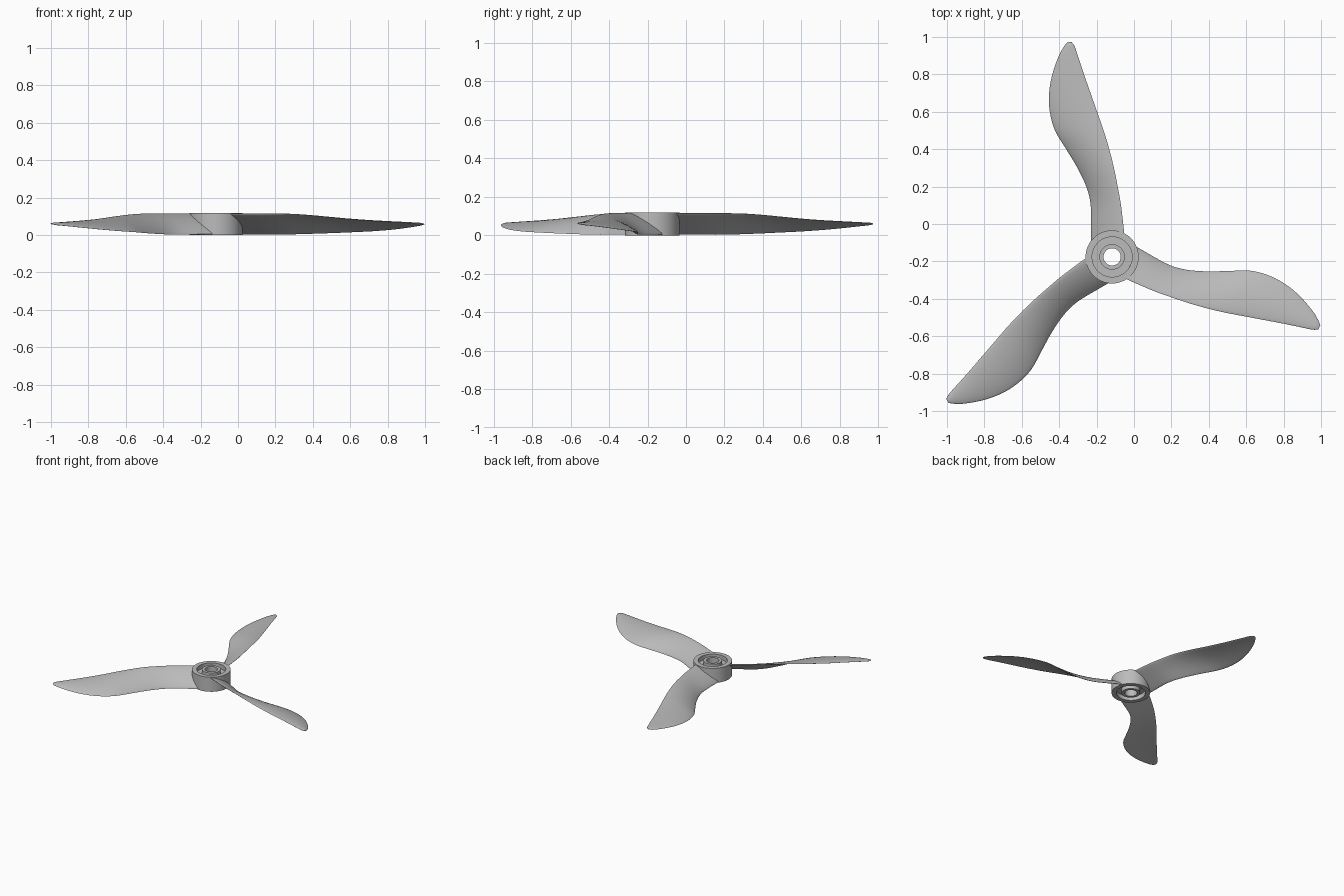
import bpy, bmesh, math
from mathutils import Vector, Matrix

cube = bpy.data.objects.get("Cube")
if cube:
    bpy.data.objects.remove(cube, do_unlink=True)

CENTRE = Vector((-0.117, -0.176, 0))
HUB_R, HEIGHT = 0.142, 0.118

grey = bpy.data.materials.new("plain grey")
grey.use_nodes = True
colour = (0.5, 0.5, 0.5, 1)
grey.diffuse_color = colour
grey.node_tree.nodes["Principled BSDF"].inputs["Base Color"].default_value = colour


def skin(bm, rings, close_rows=False):
    """Join successive closed vertex rings with quads."""
    pairs = list(zip(rings, rings[1:]))
    if close_rows:
        pairs.append((rings[-1], rings[0]))
    for a, b in pairs:
        n = len(a)
        for i in range(n):
            j = (i + 1) % n
            bm.faces.new((a[i], a[j], b[j], b[i]))


def finish(bm, name, angle):
    bmesh.ops.recalc_face_normals(bm, faces=bm.faces)
    mesh = bpy.data.meshes.new(name)
    bm.to_mesh(mesh)
    bm.free()
    mesh.materials.append(grey)
    obj = bpy.data.objects.new(name, mesh)
    bpy.context.collection.objects.link(obj)
    obj.location = CENTRE
    bpy.ops.object.select_all(action="DESELECT")
    obj.select_set(True)
    bpy.context.view_layer.objects.active = obj
    bpy.ops.object.shade_smooth_by_angle(angle=math.radians(angle))
    return obj


def catmull(table, i, t):
    """Smooth interpolation of table rows between i and i + 1."""
    last = len(table) - 1
    p = [table[min(max(i + k, 0), last)] for k in (-1, 0, 1, 2)]
    return [b + t / 2 * (c - a + t * (2*a - 5*b + 4*c - d + t * (3*(b - c) + d - a)))
            for a, b, c, d in zip(*p)]


# Hub: lathed rim, sunken web on both ends, centre tube with a bore
bore, tube, rim, web = 0.046, 0.068, 0.107, 0.035
half = [(bore, 0), (tube, 0), (tube, web), (rim, web), (rim, 0), (HUB_R, 0)]
profile = half + [(r, HEIGHT - z) for r, z in reversed(half)]
bm = bmesh.new()
SEG = 64
rings = []
for r, z in profile:
    angles = [2 * math.pi * k / SEG for k in range(SEG)]
    rings.append([bm.verts.new((r * math.cos(a), r * math.sin(a), z)) for a in angles])
skin(bm, rings, close_rows=True)
finish(bm, "hub", 30)

# Blade stations: radius, low edge, high edge, low height, high height
stations = [
    (.145, -.112, .063, .004, .114),
    (.28, -.115, .047, .003, .114),
    (.375, -.138, .03, .003, .114),
    (.475, -.185, .01, .006, .112),
    (.575, -.245, -.015, .01, .105),
    (.675, -.305, -.045, .015, .095),
    (.775, -.333, -.08, .02, .085),
    (.875, -.337, -.115, .027, .077),
    (.975, -.32, -.15, .036, .071),
    (1.075, -.285, -.183, .047, .065),
    (1.125, -.257, -.2, .053, .062),
    (1.148, -.238, -.216, .057, .06),
]
SUB, CHORD = 4, 14
rows = [catmull(stations, i, k / SUB) for i in range(len(stations) - 1) for k in range(SUB)]
rows.append(stations[-1])
ROOT_R = 0.125


def section(row):
    """Thin cambered foil across the blade, as a closed loop."""
    u, v0, v1, z0, z1 = row
    low, high = Vector((v0, z0)), Vector((v1, z1))
    chord = high - low
    normal = Vector((-chord.y, chord.x)).normalized()
    thick = min(0.024 - 0.012 * u, 0.2 * chord.length)
    points = []
    for k in range(2 * CHORD):
        a = math.pi * k / CHORD
        s = (1 - math.cos(a)) / 2
        bow = 0.16 * s * (1 - s) * chord.length
        points.append(low + chord * s + normal * (bow + thick / 2 * math.sin(a)))
    return [Vector((p.x, u, p.y)) for p in points]


def make_blade(name, turn):
    bm = bmesh.new()
    loops = [section(r) for r in rows]
    # Root loop is wrapped onto an arc buried in the hub rim
    root = [Vector((p.x, math.sqrt(ROOT_R ** 2 - p.x ** 2), p.z)) for p in loops[0]]
    loops.insert(0, root)
    rot = Matrix.Rotation(turn, 3, "Z")
    rings = []
    for loop in loops:
        rings.append([bm.verts.new(rot @ Vector((p.x, p.y, min(max(p.z, 0), HEIGHT))))
                      for p in loop])
    skin(bm, rings)
    bm.faces.new(rings[0])
    bm.faces.new(rings[-1])
    finish(bm, name, 50)


for i, name in enumerate(("rear_blade", "right_blade", "left_blade")):
    make_blade(name, i * math.tau / 3)
